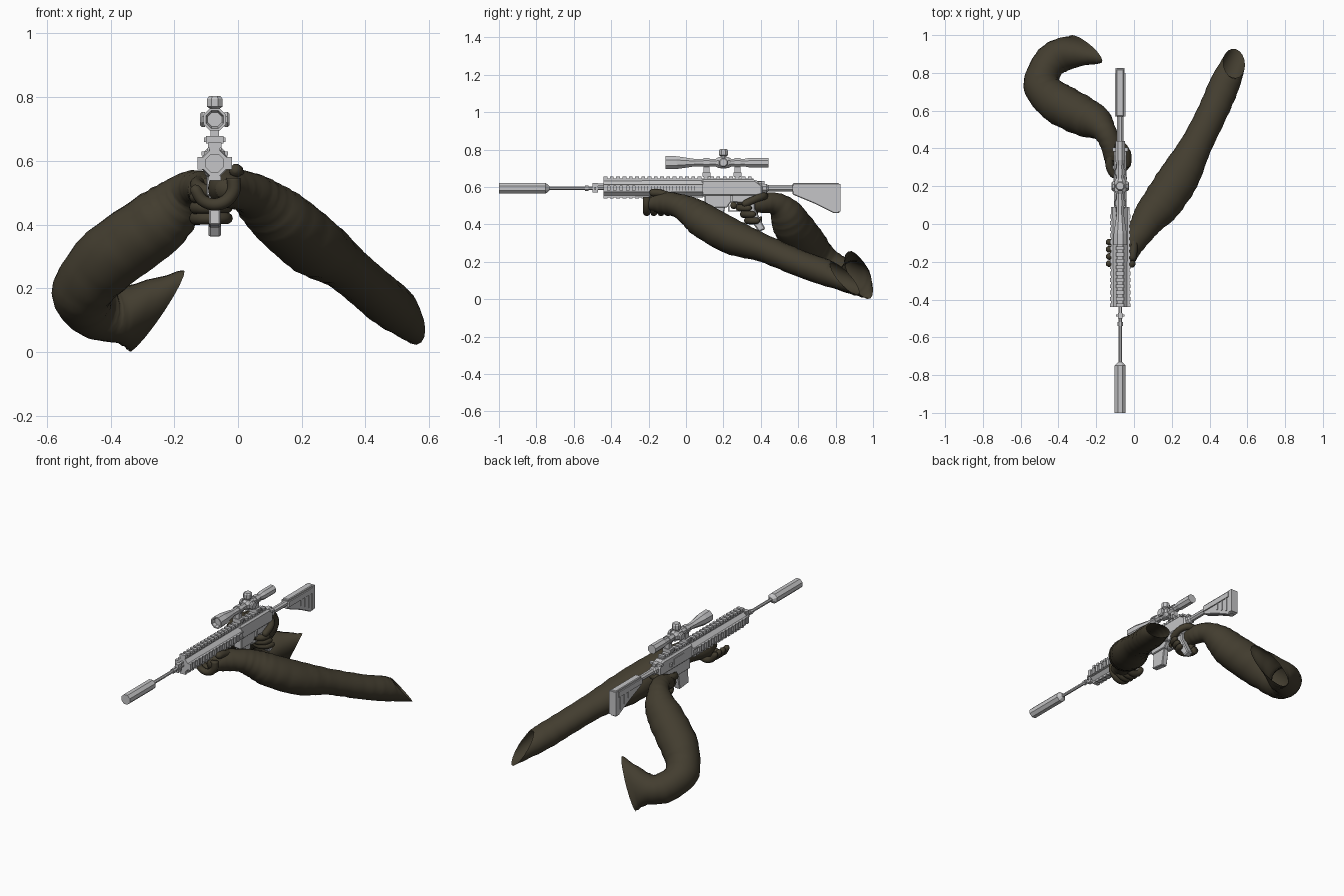
import bpy, bmesh, math
from mathutils import Vector

cube = bpy.data.objects.get("Cube")
if cube:
    bpy.data.objects.remove(cube, do_unlink=True)


def make_material(name, rgb):
    material = bpy.data.materials.new(name)
    material.use_nodes = True
    material.diffuse_color = (*rgb, 1)
    shader = material.node_tree.nodes["Principled BSDF"]
    shader.inputs["Base Color"].default_value = (*rgb, 1)
    return material


METAL = make_material("light grey metal", (.56, .56, .57))
CLOTH = make_material("dark olive cloth", (.056, .047, .029))
SIDE, BORE, SIGHT = -.073, .593, .73   # rifle centre plane, bore height, scope height
UP, ALONG = Vector((0, 0, 1)), Vector((0, 1, 0))


def finish(name, bm, material, smooth=False):
    bmesh.ops.recalc_face_normals(bm, faces=bm.faces)
    mesh = bpy.data.meshes.new(name)
    bm.to_mesh(mesh)
    bm.free()
    mesh.materials.append(material)
    for polygon in mesh.polygons:
        polygon.use_smooth = smooth
    obj = bpy.data.objects.new(name, mesh)
    bpy.context.collection.objects.link(obj)
    return obj


def skin(bm, rings, cap_start=True, cap_end=True):
    """Bridge a row of equal vertex rings, closing the ends on request."""
    for ring, following in zip(rings, rings[1:]):
        for i in range(len(ring)):
            bm.faces.new((ring[i - 1], following[i - 1], following[i], ring[i]))
    if cap_start:
        bm.faces.new(rings[0])
    if cap_end:
        bm.faces.new(rings[-1])


def block(bm, half, front, back, low, high, shift=0):
    """Box across the rifle, shifted sideways from its centre plane."""
    rings = [[bm.verts.new((SIDE + shift + x, y, z))
              for x, z in ((-half, low), (half, low), (half, high), (-half, high))]
             for y in (front, back)]
    skin(bm, rings)


def boxes(name, *sizes):
    bm = bmesh.new()
    for size in sizes:
        block(bm, *size)
    return finish(name, bm, METAL)


def lathe(name, profile, y=0, z=BORE, axis="y", sides=8):
    """Turned part from (distance along axis, radius) steps."""
    bm = bmesh.new()
    rings = []
    for d, r in profile:
        ring = []
        for i in range(sides):
            angle = math.tau * (i + .5) / sides
            p, q = r * math.cos(angle), r * math.sin(angle)
            offset = {"x": (d, p, q), "y": (p, d, q), "z": (p, q, d)}[axis]
            ring.append(bm.verts.new(Vector((SIDE, y, z)) + Vector(offset)))
        rings.append(ring)
    skin(bm, rings)
    return finish(name, bm, METAL)


def plate(name, half, outline, bevel=.004):
    """Side outline of (y, z) corners given thickness across the rifle."""
    bm = bmesh.new()
    rings = [[bm.verts.new((SIDE + side * half, y, z)) for y, z in outline] for side in (-1, 1)]
    skin(bm, rings)
    obj = finish(name, bm, METAL)
    modifier = obj.modifiers.new("edge", "BEVEL")
    modifier.width, modifier.segments = bevel, 1
    return obj


def spline(a, b, c, d, t):
    """Smooth curve from b to c."""
    slope_b, slope_c = (c - a) / 2, (d - b) / 2
    ease = t * t * (3 - 2 * t)
    return b.lerp(c, ease) + slope_b * t * (1 - t) ** 2 - slope_c * t * t * (1 - t)


def limb(name, path, radii, reference=UP, flat=1, end=None, sides=18, steps=7, fold=0):
    """Smooth skin along a path; flat is height over width, end gives an open cut's two axes."""
    points = [Vector(p) for p in path]
    frames = []
    for i, (point, radius) in enumerate(zip(points, radii)):
        tangent = (points[min(i + 1, len(points) - 1)] - points[max(i - 1, 0)]).normalized()
        across = tangent.cross(reference).normalized()
        frames.append([point, across * radius, across.cross(tangent) * radius * flat])
    if end:
        frames[-1][1:] = [Vector(v) for v in end]
    padded = [frames[0], *frames, frames[-1]]
    bm = bmesh.new()
    rings = []
    for n in range((len(frames) - 1) * steps + 1):
        k = min(n // steps, len(frames) - 2)
        t = n / steps - k
        centre, across, upward = (spline(*[frame[g] for frame in padded[k:k + 4]], t) for g in range(3))
        ring = []
        for i in range(sides):
            angle = math.tau * i / sides
            crease = 1 + fold * math.sin(2 * n + 2 * math.sin(angle + k)) * math.sin(2 * k + angle)
            ring.append(bm.verts.new(centre + (across * math.cos(angle) + upward * math.sin(angle)) * crease))
        rings.append(ring)
    skin(bm, rings, cap_end=end is None)
    return finish(name, bm, CLOTH, True)


def finger(name, path, reference=UP, thick=.022):
    """Slightly tapered finger with a rounded tip."""
    points = [Vector(p) for p in path]
    points.append(points[-1] + (points[-1] - points[-2]).normalized() * thick * .7)
    radii = [thick * (1 - .04 * i) for i in range(len(path))] + [thick * .35]
    limb(name, points, radii, reference, sides=10, steps=4)


def curl(centre, radius, first, sweep, side_axis, other_axis, count=6):
    """Points on an arc, for a finger wrapped round something."""
    angles = [math.radians(first + sweep * i / (count - 1)) for i in range(count)]
    return [centre + (side_axis * math.cos(a) + other_axis * math.sin(a)) * radius for a in angles]


# Barrel, suppressor and gas block
lathe("suppressor", [(-1, .016), (-1, .0315), (-.75, .0315), (-.73, .012)])
lathe("barrel", [(-.74, .01), (-.44, .01)])
lathe("barrel_collar", [(-.54, .015), (-.52, .015)])
boxes("gas_block", (.012, -.5, -.47, .57, .62), (.022, -.49, -.48, .585, .6), (.007, -.48, -.44, .606, .618))

# Handguard and its toothed rails
GUARD_FRONT, GUARD_BACK, PITCH = -.44, .09, .0335
lathe("handguard", [(GUARD_FRONT, .026), (GUARD_FRONT, .042), (GUARD_BACK, .046)])
top, low, flank = bmesh.new(), bmesh.new(), bmesh.new()
block(top, .016, GUARD_FRONT, .36, .625, .646)
block(low, .016, GUARD_FRONT, GUARD_BACK, .545, .56)
for i in range(24):
    y = GUARD_FRONT + i * PITCH
    tooth = (y, y + PITCH * .6)
    block(top, .021, *tooth, .64, .657)
    if y < GUARD_BACK - PITCH:
        block(low, .019, *tooth, .538, .552)
        for side in (-1, 1):
            block(flank, .009, *tooth, BORE - .02, BORE + .02, side * .045)
for side in (-1, 1):
    for z in (BORE - .02, BORE + .012):
        block(flank, .006, GUARD_FRONT, GUARD_BACK, z, z + .008, side * .042)
finish("top_rail", top, METAL)
finish("bottom_rail", low, METAL)
finish("side_rails", flank, METAL)

# Receiver, magazine, trigger and grip
plate("upper_receiver", .032, [(.08, .55), (.41, .55), (.41, .61), (.37, .64), (.08, .64)], .01)
plate("lower_receiver", .026, [(.1, .56), (.1, .49), (.22, .49), (.24, .52), (.36, .51), (.41, .56)])
plate("magazine", .018, [(.11, .5), (.1, .4), (.19, .39), (.21, .5)])
boxes("trigger_guard", (.008, .23, .31, .468, .475), (.008, .225, .232, .468, .5), (.008, .303, .31, .468, .52))
boxes("trigger", (.004, .265, .275, .485, .53))
plate("pistol_grip", .02, [(.3, .53), (.31, .47), (.39, .36), (.425, .375), (.37, .48), (.37, .53)], .006)
boxes("ejection_port", (.004, .17, .27, .58, .615, -.032), (.006, .29, .31, .58, .6, -.036))
boxes("bolt_catch", (.006, .235, .25, .52, .555, .03))
boxes("charging_handle", (.042, .385, .405, .617, .63), (.012, .36, .42, .61, .632))

# Stock
lathe("buffer_tube", [(.4, .026), (.43, .026), (.44, .018), (.6, .018)])
plate("stock", .02, [(.57, .62), (.82, .62), (.82, .46), (.79, .46), (.69, .51), (.57, .56)])
boxes("butt_pad", (.024, .8, .826, .47, .615))
boxes("stock_ribs", (.027, .57, .8, .575, .608), *[(.024, y, y + .012, .9 - y * .53, .58) for y in (.69, .73, .77)])

# Scope, turrets and mounts
lathe("scope_body", [(-.09, .024), (-.11, .03), (-.11, .038), (-.05, .037), (.05, .021),
                     (.31, .021), (.34, .028), (.44, .028), (.44, .02)], z=SIGHT)
lathe("scope_saddle", [(-.04, .024), (-.025, .032), (.025, .032), (.04, .024)], .2, SIGHT)
lathe("elevation_turret", [(-.03, .018), (.035, .018), (.04, .026), (.065, .026), (.073, .02)], .2, SIGHT, "z")
for side, name in ((-1, "right"), (1, "left")):
    knob = [(0, .016), (.03, .016), (.03, .026), (.04, .026), (.046, .02)]
    lathe(name + "_turret", [(side * d, r) for d, r in knob], .2, SIGHT, "x")
for name, y in (("front", .11), ("rear", .275)):
    lathe(name + "_scope_ring", [(-.016, .027), (.016, .027)], y, SIGHT)
    boxes(name + "_scope_mount", *[(half, y - length, y + length, bottom, bottom + height)
                                   for half, length, bottom, height in
                                   ((.013, .016, .65, .06), (.027, .022, .655, .023),
                                    (.034, .007, .66, .013), (.031, .012, SIGHT, .008))])

# Left arm, reaching out to the handguard
limb("left_arm",
     [(-.035, -.21, .51), (-.03, -.13, .515), (.035, -.04, .5), (.08, .03, .465), (.14, .1, .415), (.24, .25, .332),
      (.33, .42, .27), (.42, .6, .195), (.48, .74, .145), (.53, .85, .11)],
     [.035, .068, .073, .09, .105, .107, .084, .08, .08, .06], flat=.88,
     end=((.054, -.035, -.01), (-.02, -.07, .085)), fold=.025)
NAMES = ("index", "middle", "ring", "little")
for i, name in enumerate(NAMES):
    knuckle = Vector((SIDE, -.21 + i * .038, .525))
    finger("left_" + name + "_finger", curl(knuckle, .062, 20, -185, Vector((1, 0, 0)), UP), ALONG)
finger("left_thumb", [(0, -.09, .55), (-.003, -.14, .567), (-.008, -.18, .57)])

# Right arm, bent at the elbow and holding the grip
limb("right_arm",
     [(-.115, .34, .505), (-.12, .41, .515), (-.15, .48, .51), (-.19, .53, .465), (-.26, .565, .4),
      (-.415, .65, .285), (-.49, .74, .185), (-.45, .85, .13), (-.37, .9, .115), (-.255, .925, .13)],
     [.042, .054, .06, .085, .104, .107, .096, .088, .09, .1],
     end=((.025, -.058, 0), (.085, -.05, .128)), fold=.025)
for i, name in enumerate(NAMES[1:]):
    knuckle = Vector((SIDE - .01, .335 + i * .022, .488 - i * .034))
    finger("right_" + name + "_finger", curl(knuckle, .05, 150, 210, Vector((1, 0, 0)), ALONG))
finger("right_index_finger", [(-.12, .37, .535), (-.13, .31, .525), (-.11, .265, .51), (SIDE, .255, .5)])
finger("right_thumb", [(-.1, .42, .55), (-.06, .41, .55), (-.035, .37, .535), (-.035, .315, .51)])
